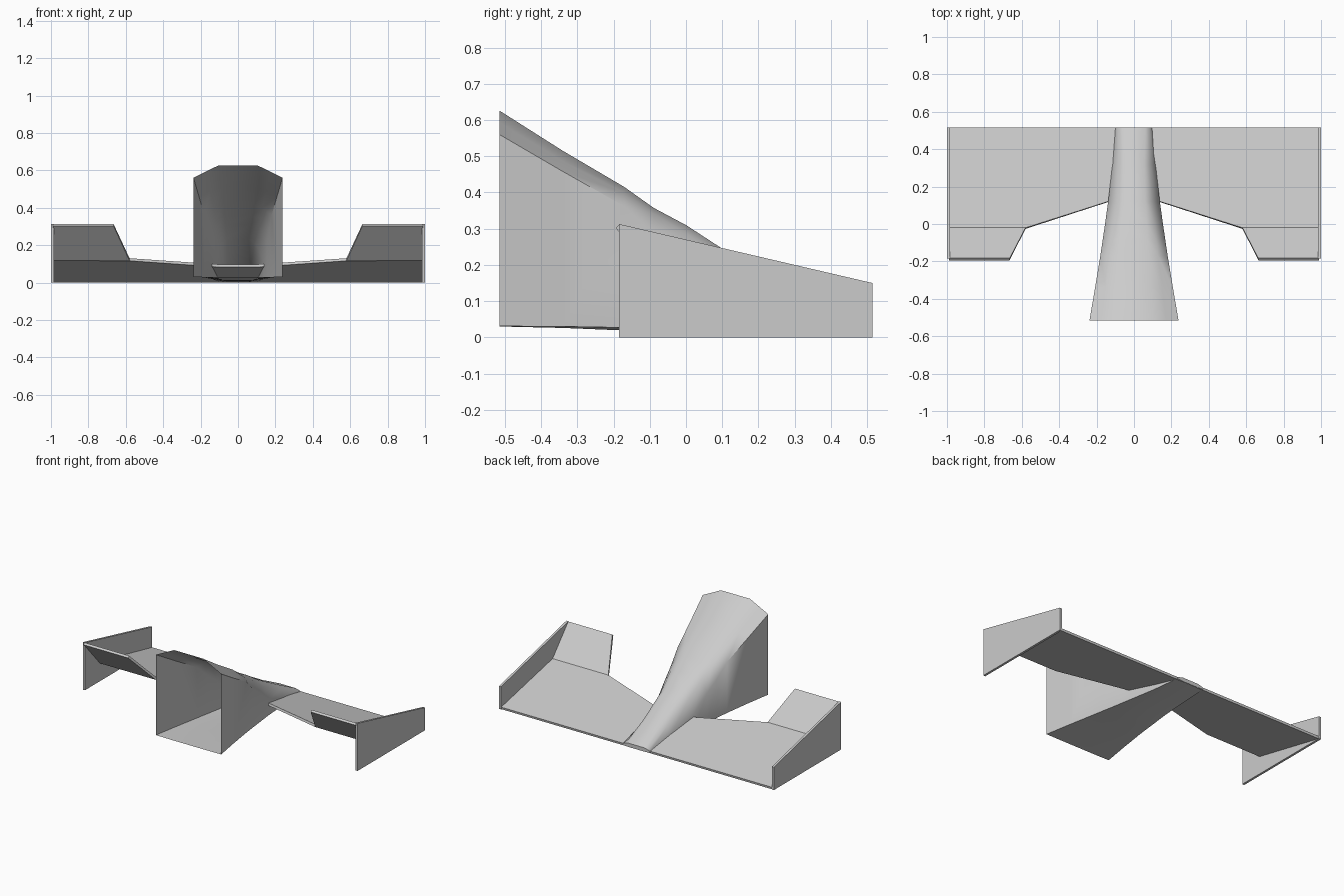
import bpy, bmesh

if "Cube" in bpy.data.objects:
    bpy.data.objects.remove(bpy.data.objects["Cube"])


def make(name, verts, faces):
    mesh = bpy.data.meshes.new(name)
    mesh.from_pydata(verts, [], faces)
    bm = bmesh.new()
    bm.from_mesh(mesh)
    bmesh.ops.remove_doubles(bm, verts=bm.verts, dist=0.0005)
    bm.to_mesh(mesh)
    bm.free()
    ob = bpy.data.objects.new(name, mesh)
    bpy.context.collection.objects.link(ob)
    return ob


def thicken(ob, t, offset=-1):
    m = ob.modifiers.new("thickness", 'SOLIDIFY')
    m.thickness = t
    m.offset = offset


# Wing: shallow main plane plus steep outer flaps, folded at y = -0.02
half = [(0.99, 0.515, 0.015), (0.99, -0.02, 0.13), (0.58, -0.02, 0.13),
        (0.10, 0.133, 0.097)]
left = [(-x, y, z) for x, y, z in half]
flap_tips = [(0.665, -0.183, 0.312), (0.99, -0.183, 0.312)]
verts = half + left + flap_tips + [(-x, y, z) for x, y, z in flap_tips]
wing = make("front_wing", verts,
            [(0, 4, 5, 6, 7, 3, 2, 1), (1, 2, 8, 9), (6, 5, 11, 10)])
thicken(wing, 0.015)

# End plates at both wing tips
plate = [(-0.185, 0), (0.515, 0), (0.515, 0.15), (-0.185, 0.313)]
for side, name in ((1, "right_end_plate"), (-1, "left_end_plate")):
    ring = [(side * x, y, z) for x in (1.0, 0.985) for y, z in plate]
    faces = [(0, 1, 2, 3), (7, 6, 5, 4)]
    faces += [((i + 1) % 4, i, i + 4, (i + 1) % 4 + 4) for i in range(4)]
    if side < 0:
        faces = [f[::-1] for f in faces]
    make(name, ring, faces)

# Nose: open-backed shell lofted through sections
# (y, half width, top half width, top z, shoulder z, lower edge z, keel z, bulge)
stations = [
    (-0.515, 0.238, 0.105, 0.626, 0.560, 0.031, 0.030, 0.0),
    (-0.340, 0.208, 0.092, 0.515, 0.458, 0.030, 0.026, 0.0),
    (-0.170, 0.180, 0.078, 0.415, 0.362, 0.027, 0.019, 0.01),
    (-0.090, 0.168, 0.073, 0.358, 0.285, 0.025, 0.015, 0.02),
    (0.000, 0.155, 0.068, 0.310, 0.215, 0.022, 0.011, 0.025),
    (0.120, 0.138, 0.060, 0.232, 0.115, 0.019, 0.008, 0.025),
    (0.320, 0.115, 0.055, 0.125, 0.055, 0.010, 0.004, 0.01),
    (0.515, 0.100, 0.060, 0.026, 0.014, 0.004, 0.001, 0.0)]
verts, faces = [], []
for y, w, tw, top, sh, low, keel, bulge in stations:
    right = [(0.5 * w, keel), (w, low), (w, sh),
             ((w + tw) / 2, (top + sh) / 2 + bulge), (tw, top)]
    loop = right + [(-x, z) for x, z in reversed(right)]
    verts += [(x, y, z) for x, z in loop]
n = 10
for s in range(len(stations) - 1):
    for i in range(n):
        a, b = s * n + i, s * n + (i + 1) % n
        faces.append((a + n, b + n, b, a)[::-1])
last = (len(stations) - 1) * n
faces.append(tuple(range(last + n - 1, last - 1, -1)))
nose = make("nose_cone", verts, faces)
bm = bmesh.new()
bm.from_mesh(nose.data)
bmesh.ops.recalc_face_normals(bm, faces=bm.faces)
bm.to_mesh(nose.data)
bm.free()
bpy.context.view_layer.objects.active = nose
nose.select_set(True)
bpy.ops.object.shade_smooth_by_angle(angle=0.9)
